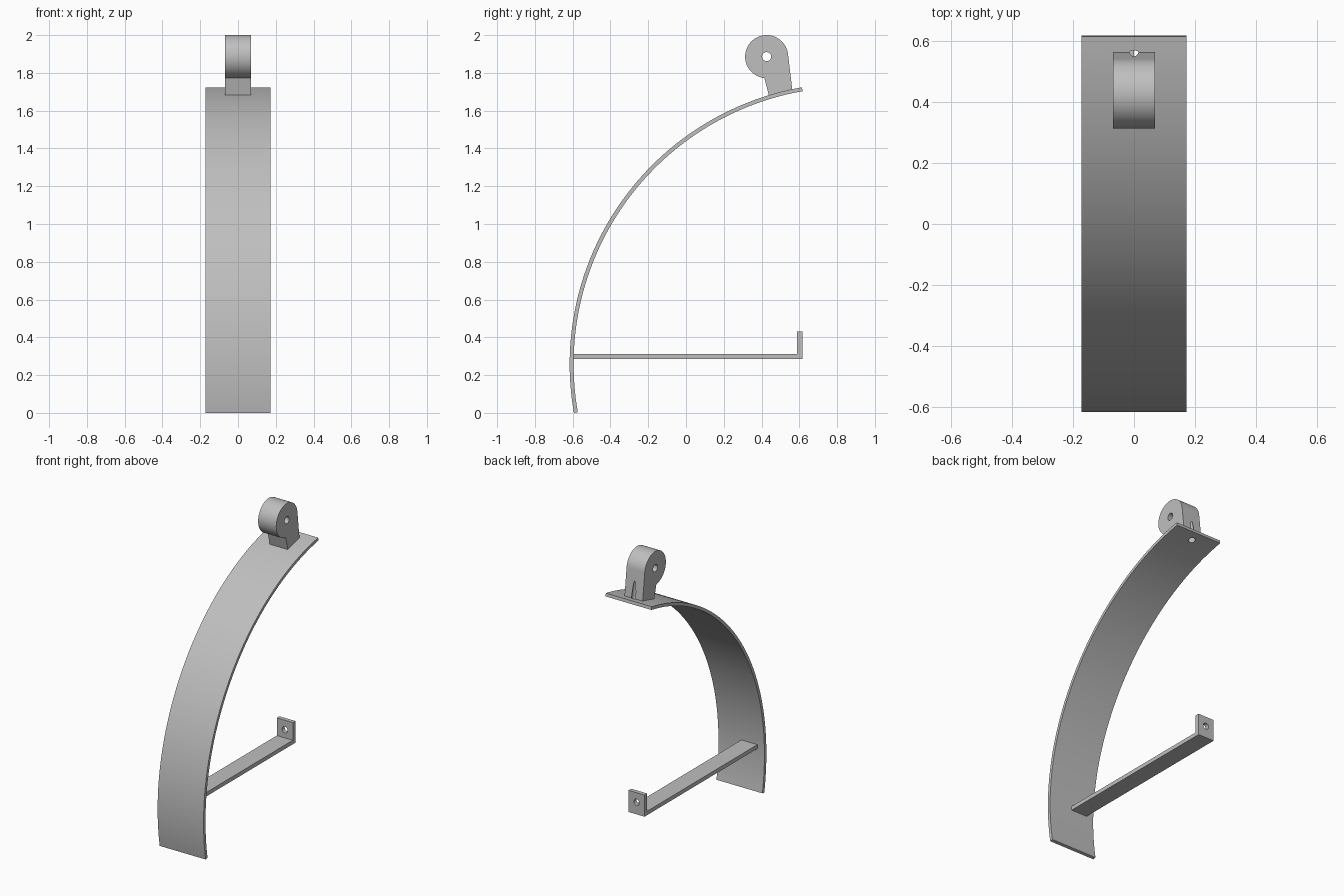
import bpy, bmesh, math
from mathutils import Vector, Matrix

cube = bpy.data.objects.get("Cube")
if cube:
    bpy.data.objects.remove(cube)

# One plain grey metal
GREY = (0.52, 0.52, 0.52, 1)
metal = bpy.data.materials.new("grey metal")
metal.use_nodes = True
metal.diffuse_color = GREY
metal.node_tree.nodes["Principled BSDF"].inputs["Base Color"].default_value = GREY


def link(name, bm):
    bmesh.ops.recalc_face_normals(bm, faces=bm.faces)
    mesh = bpy.data.meshes.new(name)
    bm.to_mesh(mesh)
    bm.free()
    mesh.materials.append(metal)
    ob = bpy.data.objects.new(name, mesh)
    bpy.context.collection.objects.link(ob)
    return ob


def extrude_profile(name, points, x0, x1):
    """Extrude a closed (y, z) outline along x."""
    bm = bmesh.new()
    face = bm.faces.new([bm.verts.new((x0, y, z)) for y, z in points])
    new = bmesh.ops.extrude_face_region(bm, geom=[face])["geom"]
    verts = [v for v in new if isinstance(v, bmesh.types.BMVert)]
    bmesh.ops.translate(bm, verts=verts, vec=(x1 - x0, 0, 0))
    return link(name, bm)


def arc(cy, cz, r, start, end, steps):
    angles = [math.radians(start + (end - start) * i / steps) for i in range(steps + 1)]
    return [(cy + r * math.cos(a), cz + r * math.sin(a)) for a in angles]


def drill(ob, start, end, radius):
    """Cut a round hole between two points, then drop the cutter."""
    start, end = Vector(start), Vector(end)
    axis = end - start
    turn = axis.to_track_quat('Z', 'Y').to_matrix().to_4x4()
    bm = bmesh.new()
    bmesh.ops.create_cone(bm, cap_ends=True, segments=32, radius1=radius,
                          radius2=radius, depth=axis.length,
                          matrix=Matrix.Translation((start + end) / 2) @ turn)
    cutter = link("hole_cutter", bm)
    cutter.hide_render = True
    mod = ob.modifiers.new("hole", 'BOOLEAN')
    mod.operation, mod.solver, mod.object = 'DIFFERENCE', 'EXACT', cutter
    bpy.context.view_layer.objects.active = ob
    bpy.ops.object.modifier_apply(modifier=mod.name)
    bpy.data.objects.remove(cutter)


# Curved strip: a quarter ring, tipped ten degrees
R, THICK, TILT = 1.488, 0.021, 10
CY = R - 0.616
CZ = R * math.sin(math.radians(TILT))
outer = arc(CY, CZ, R, 180 + TILT, 90 + TILT, 64)
inner = arc(CY, CZ, R - THICK, 90 + TILT, 180 + TILT, 64)
strip = extrude_profile("curved_strip", outer + inner, -0.1725, 0.1725)

# Pivot block: round eye on a stem that sinks slightly into the strip
EY, EZ, ER = 0.427, 1.886, 0.114
eye = arc(EY, EZ, ER, 7, 264, 48)
block = extrude_profile("pivot_block", eye + [(0.44, 1.675), (0.563, 1.707)],
                        -0.068, 0.068)
drill(block, (-0.2, EY, EZ), (0.2, EY, EZ), 0.024)

# Screw hole through the strip, leaving a groove in the back of the stem
lean = math.radians(TILT)
up = Vector((0, -math.sin(lean), math.cos(lean)))
base = Vector((0, 0.548, 1.705))
for part in (strip, block):
    drill(part, base - up * 0.1, base + up * 0.18, 0.022)

# Angle bar with an upright, drilled tab at its back end
bar = extrude_profile("angle_bar", [
    (-0.604, 0.285), (0.616, 0.285), (0.616, 0.432),
    (0.588, 0.432), (0.588, 0.312), (-0.604, 0.312)], -0.12, 0)
drill(bar, (-0.06, 0.5, 0.367), (-0.06, 0.7, 0.367), 0.021)

# Smooth curves, crisp edges
bpy.ops.object.select_all(action='DESELECT')
for part in (strip, block, bar):
    part.select_set(True)
bpy.context.view_layer.objects.active = strip
bpy.ops.object.shade_smooth_by_angle(angle=math.radians(25))
